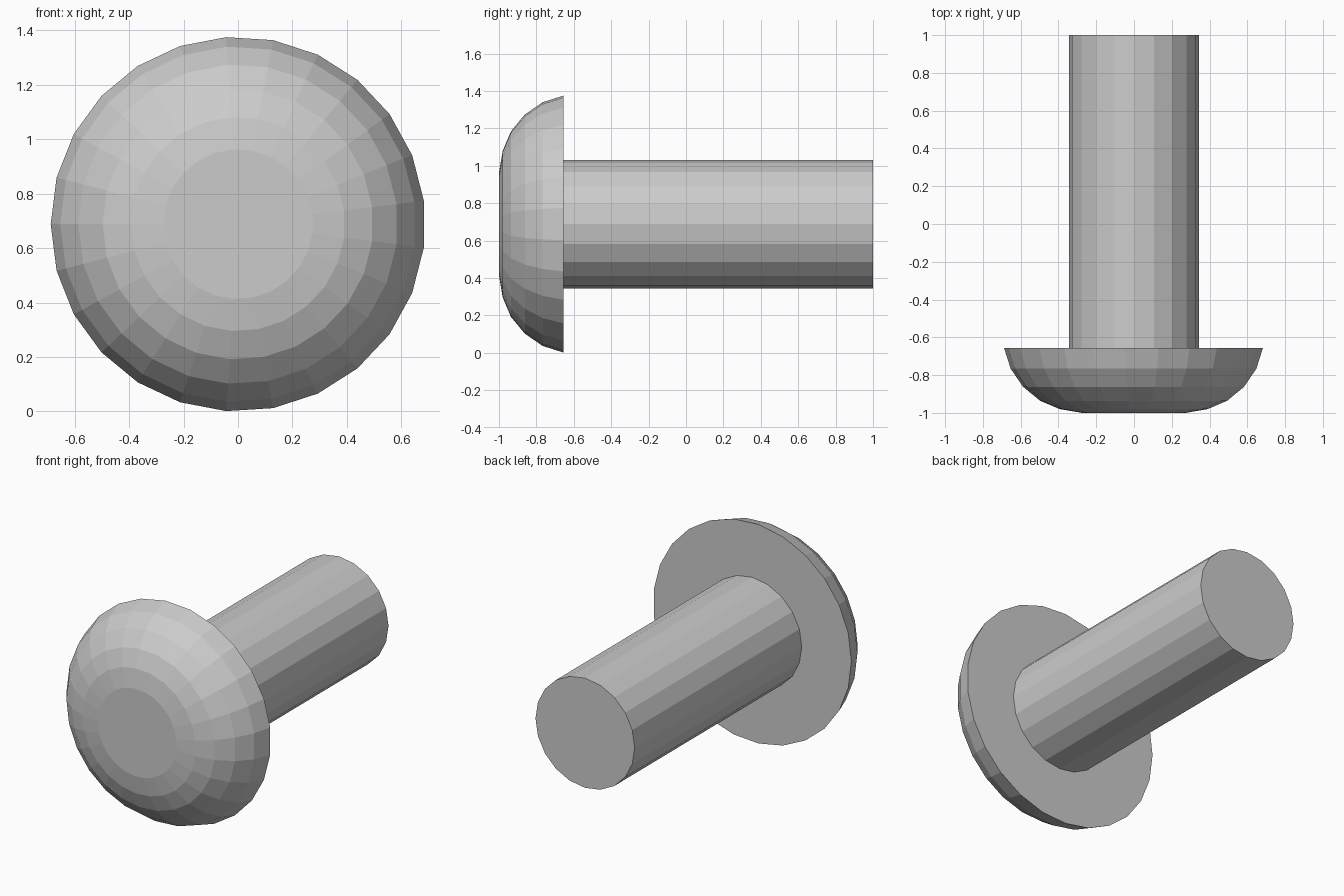
import bpy, bmesh
from math import cos, sin, pi

if "Cube" in bpy.data.objects:
    bpy.data.objects.remove(bpy.data.objects["Cube"])

CENTRE_Z = 0.688


def lathe(name, profile, sides, start):
    """Solid of revolution around the y axis; profile is (radius, y) pairs."""
    bm = bmesh.new()
    rings = []
    for r, y in profile:
        angles = [start + 2 * pi * i / sides for i in range(sides)]
        rings.append([bm.verts.new((r * cos(a), y, CENTRE_Z + r * sin(a))) for a in angles])
    for a, b in zip(rings, rings[1:]):
        for i in range(sides):
            j = (i + 1) % sides
            bm.faces.new((a[i], a[j], b[j], b[i]))
    bm.faces.new(rings[0])
    bm.faces.new(rings[-1])
    bmesh.ops.recalc_face_normals(bm, faces=bm.faces)
    mesh = bpy.data.meshes.new(name)
    bm.to_mesh(mesh)
    bm.free()
    obj = bpy.data.objects.new(name, mesh)
    bpy.context.collection.objects.link(obj)
    return obj


# Domed head with a flat front disc and a flat underside
lathe("rivet_head",
      [(0.275, -1.0), (0.393, -0.98), (0.497, -0.936),
       (0.587, -0.862), (0.653, -0.766), (0.688, -0.656)], 25, pi)

# Straight shank
lathe("rivet_shank", [(0.344, -0.656), (0.344, 1.0)], 20, 0)
